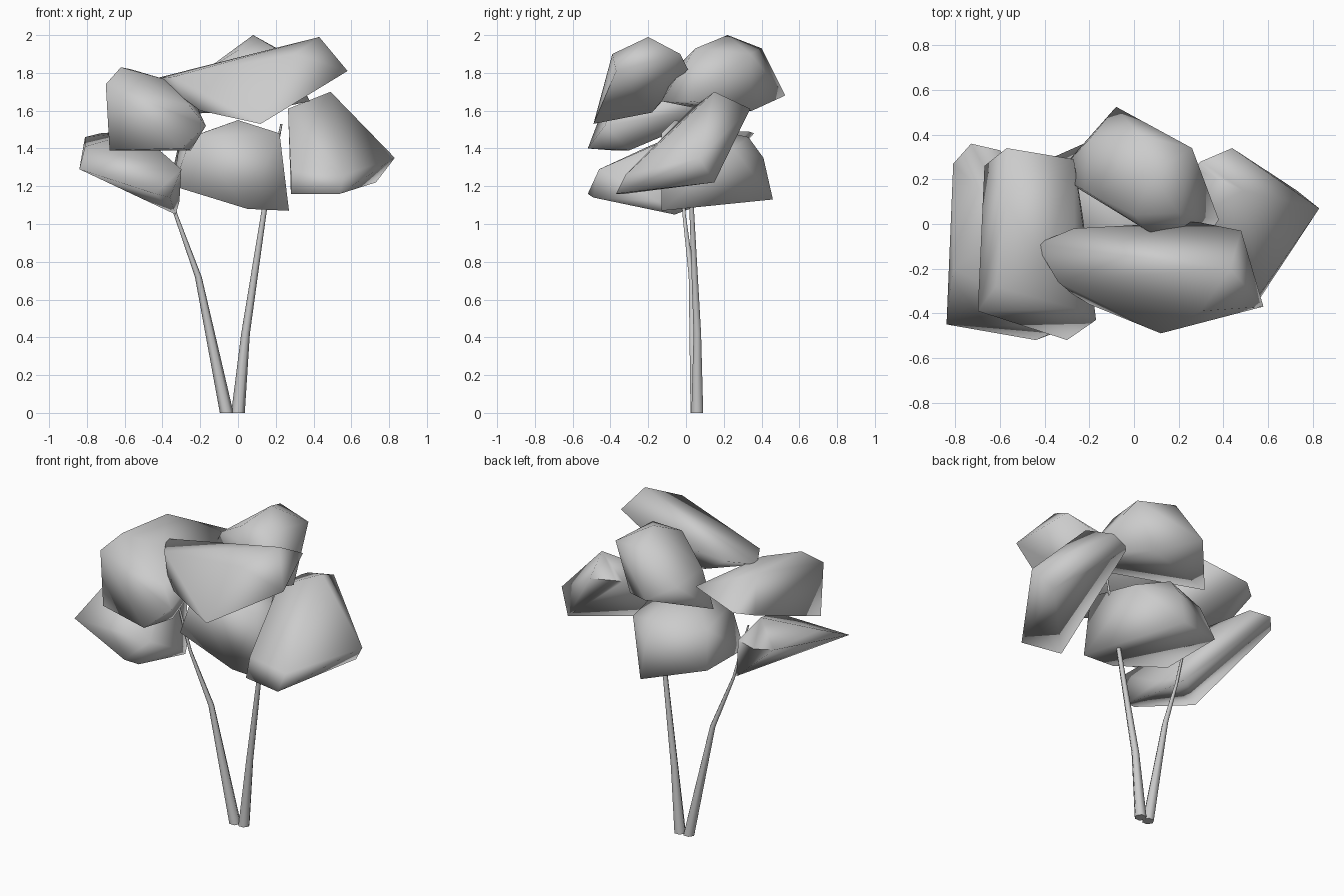
import bpy, bmesh, math


def finish(bm, name, angle):
    me = bpy.data.meshes.new(name)
    bm.to_mesh(me)
    bm.free()
    ob = bpy.data.objects.new(name, me)
    bpy.context.collection.objects.link(ob)
    bpy.ops.object.select_all(action='DESELECT')
    ob.select_set(True)
    bpy.context.view_layer.objects.active = ob
    bpy.ops.object.shade_smooth_by_angle(angle=math.radians(angle))


# Faceted leaf clump: hull around a few corners
def clump(name, pts):
    bm = bmesh.new()
    for p in pts:
        bm.verts.new(p)
    bmesh.ops.convex_hull(bm, input=bm.verts)
    loose = [v for v in bm.verts if not v.link_faces]
    bmesh.ops.delete(bm, geom=loose, context='VERTS')
    bmesh.ops.recalc_face_normals(bm, faces=bm.faces)
    finish(bm, name, 100)


# Tapered trunk: horizontal rings along a path of (x, y, z, radius)
def trunk(name, path, sides=6):
    bm = bmesh.new()
    rings = []
    for x, y, z, r in path:
        rings.append([bm.verts.new((x + r * math.cos(math.tau * i / sides),
                                    y + r * math.sin(math.tau * i / sides), z))
                      for i in range(sides)])
    for a, b in zip(rings, rings[1:]):
        for i in range(sides):
            j = (i + 1) % sides
            bm.faces.new((a[i], a[j], b[j], b[i]))
    bm.faces.new(rings[0][::-1])
    bm.faces.new(rings[-1])
    finish(bm, name, 65)


trunk("left_trunk", [(-.06, .055, 0, .036), (-.21, .03, .72, .018),
                     (-.33, -.01, 1.05, .01), (-.42, -.03, 1.4, .006)])
trunk("right_trunk", [(0, .06, 0, .036), (.04, .06, .42, .023),
                      (.14, .03, 1.08, .014), (.23, .03, 1.53, .006)])

clump("top_front_leaves", [
    (-.44, -.09, 1.77), (.43, -.2, 1.99), (.48, -.03, 1.9), (.28, .01, 1.82),
    (.58, -.37, 1.81), (.3, -.39, 1.9), (.12, -.49, 1.53), (-.2, -.36, 1.6),
    (-.28, -.31, 1.66), (-.34, -.26, 1.78), (-.27, -.02, 1.77), (0, -.18, 1.59)])
clump("top_back_leaves", [
    (.08, .22, 2.0), (-.08, .525, 1.68), (.02, .4, 1.93), (-.2, .38, 1.74),
    (-.22, .15, 1.78), (0, .04, 1.92), (.06, -.03, 1.85), (.2, .05, 1.93),
    (.26, .34, 1.9), (.38, .02, 1.65), (.28, -.13, 1.65), (.15, .35, 1.6),
    (-.35, .22, 1.58)])
clump("left_upper_leaves", [
    (-.57, .1, 1.82), (-.7, -.39, 1.74), (-.62, -.28, 1.83), (-.4, -.2, 1.77),
    (-.68, -.39, 1.39), (-.3, -.52, 1.4), (-.25, -.3, 1.39), (-.17, -.43, 1.52),
    (-.26, -.38, 1.63), (-.57, .34, 1.66), (-.27, .29, 1.73), (-.67, .26, 1.64),
    (-.23, .04, 1.6)])
clump("left_lower_leaves", [
    (-.84, -.45, 1.29), (-.81, .27, 1.46), (-.73, .36, 1.48), (-.6, .33, 1.49),
    (-.44, -.52, 1.16), (-.36, -.49, 1.14), (-.3, -.46, 1.29), (-.53, 0, 1.49),
    (-.31, -.15, 1.12), (-.33, -.06, 1.05), (-.37, .02, 1.08), (-.81, -.2, 1.41),
    (-.55, -.2, 1.4)])
clump("centre_leaves", [
    (.27, -.13, 1.07), (.05, -.13, 1.08), (-.36, .3, 1.22), (0, .46, 1.13),
    (.22, -.13, 1.48), (0, -.06, 1.55), (0, .41, 1.35), (0, .33, 1.46),
    (-.25, -.1, 1.46), (.2, .25, 1.4), (-.31, .23, 1.44), (-.34, -.1, 1.2)])
clump("right_leaves", [
    (.49, .15, 1.7), (.44, .34, 1.61), (.3, .28, 1.61), (.265, .03, 1.61),
    (.27, .25, 1.6), (.83, .07, 1.35), (.73, .15, 1.22), (.54, -.37, 1.16),
    (.28, -.32, 1.16), (.28, -.28, 1.28), (.56, -.32, 1.26)])
